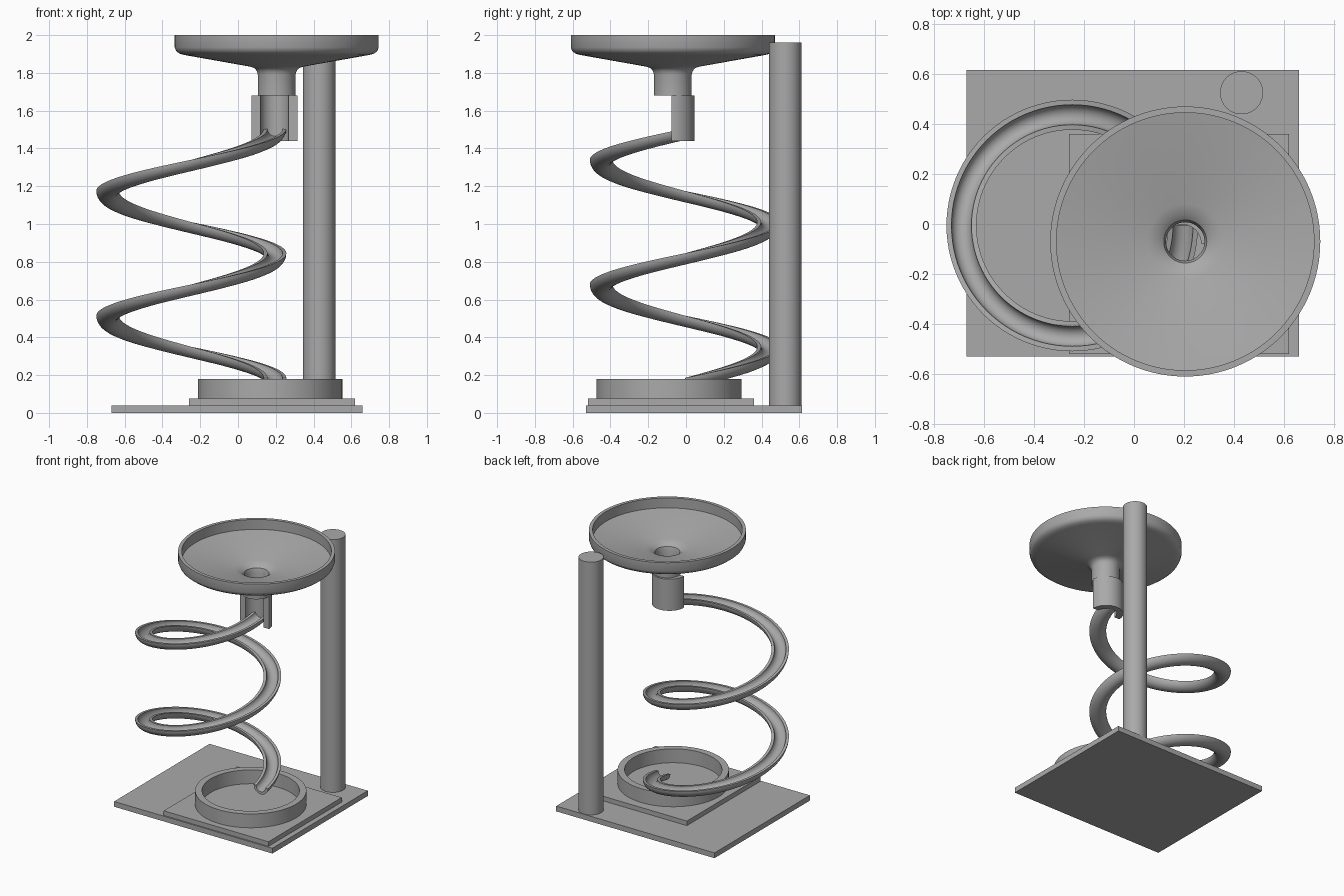
import bpy, bmesh, math
from math import sin, cos, pi

cube = bpy.data.objects.get("Cube")
if cube:
    bpy.data.objects.remove(cube, do_unlink=True)

# Single grey plastic
grey = bpy.data.materials.new("grey_plastic")
grey.use_nodes = True
colour = (0.4, 0.4, 0.4, 1)
grey.diffuse_color = colour
grey.node_tree.nodes["Principled BSDF"].inputs["Base Color"].default_value = colour


def finish(name, bm, smooth=True):
    bmesh.ops.recalc_face_normals(bm, faces=bm.faces)
    mesh = bpy.data.meshes.new(name)
    bm.to_mesh(mesh)
    bm.free()
    mesh.materials.append(grey)
    obj = bpy.data.objects.new(name, mesh)
    bpy.context.collection.objects.link(obj)
    if smooth:
        bpy.ops.object.select_all(action='DESELECT')
        obj.select_set(True)
        bpy.context.view_layer.objects.active = obj
        bpy.ops.object.shade_smooth_by_angle(angle=math.radians(35))
    return obj


def slab(name, x0, x1, y0, y1, z0, z1):
    bm = bmesh.new()
    bmesh.ops.create_cube(bm, size=1)
    for v in bm.verts:
        v.co = ((x0 + x1) / 2 + v.co.x * (x1 - x0),
                (y0 + y1) / 2 + v.co.y * (y1 - y0),
                (z0 + z1) / 2 + v.co.z * (z1 - z0))
    finish(name, bm, smooth=False)


def sweep(name, centre, profile, turn=2 * pi, steps=96, rise=0.0):
    """Turn a closed (radius, z) profile about a vertical axis, climbing by rise."""
    bm = bmesh.new()
    full = rise == 0 and abs(turn - 2 * pi) < 1e-6
    rings = []
    for i in range(steps if full else steps + 1):
        t = i / steps
        a = turn * t
        rings.append([bm.verts.new((centre[0] + r * cos(a), centre[1] + r * sin(a), z + rise * t))
                      for r, z in profile])
    n = len(profile)
    pairs = list(zip(rings, rings[1:]))
    if full:
        pairs.append((rings[-1], rings[0]))
    for a, b in pairs:
        for j in range(n):
            k = (j + 1) % n
            bm.faces.new((a[j], a[k], b[k], b[j]))
    if not full:
        bm.faces.new(rings[0])
        bm.faces.new(rings[-1])
    return finish(name, bm)


def tube(inner, outer, z0, z1):
    return [(inner, z0), (outer, z0), (outer, z1), (inner, z1)]


# Stepped base
slab("base_plate", -0.67, 0.66, -0.53, 0.615, 0, 0.04)
slab("raised_plate", -0.26, 0.62, -0.52, 0.36, 0.04, 0.075)

# Catch tray wall
sweep("tray_wall", (0.17, -0.09), tube(0.335, 0.383, 0.075, 0.18))

# Support column
bm = bmesh.new()
bmesh.ops.create_cone(bm, cap_ends=True, segments=64, radius1=0.086, radius2=0.086, depth=1.92)
bmesh.ops.translate(bm, verts=bm.verts, vec=(0.43, 0.525, 1.0))
finish("support_column", bm)

# Funnel dish with its spout
sweep("funnel", (0.205, -0.07), [
    (0.1, 1.68), (0.1, 1.79), (0.105, 1.81), (0.118, 1.825), (0.14, 1.833),
    (0.49, 1.895), (0.515, 1.902), (0.532, 1.915), (0.54, 1.935), (0.54, 2.0),
    (0.515, 2.0), (0.515, 1.925), (0.15, 1.862), (0.11, 1.851), (0.086, 1.832),
    (0.077, 1.8), (0.077, 1.68)], steps=128)

# Half-round connector, open to the front
sweep("connector", (0.193, -0.077), tube(0.075, 0.121, 1.44, 1.68), turn=pi, steps=48)

# Spiral half-pipe track, two full turns
track_radius, rim_z = 0.443, 0.185
arc = [pi + pi * i / 14 for i in range(15)]
gutter = [(track_radius + 0.06 * cos(a), rim_z + 0.06 * sin(a)) for a in arc]
gutter += [(track_radius + 0.04 * cos(a), rim_z + 0.04 * sin(a)) for a in reversed(arc)]
sweep("spiral_track", (-0.247, -0.006), gutter, turn=4 * pi, steps=192, rise=1.32)
